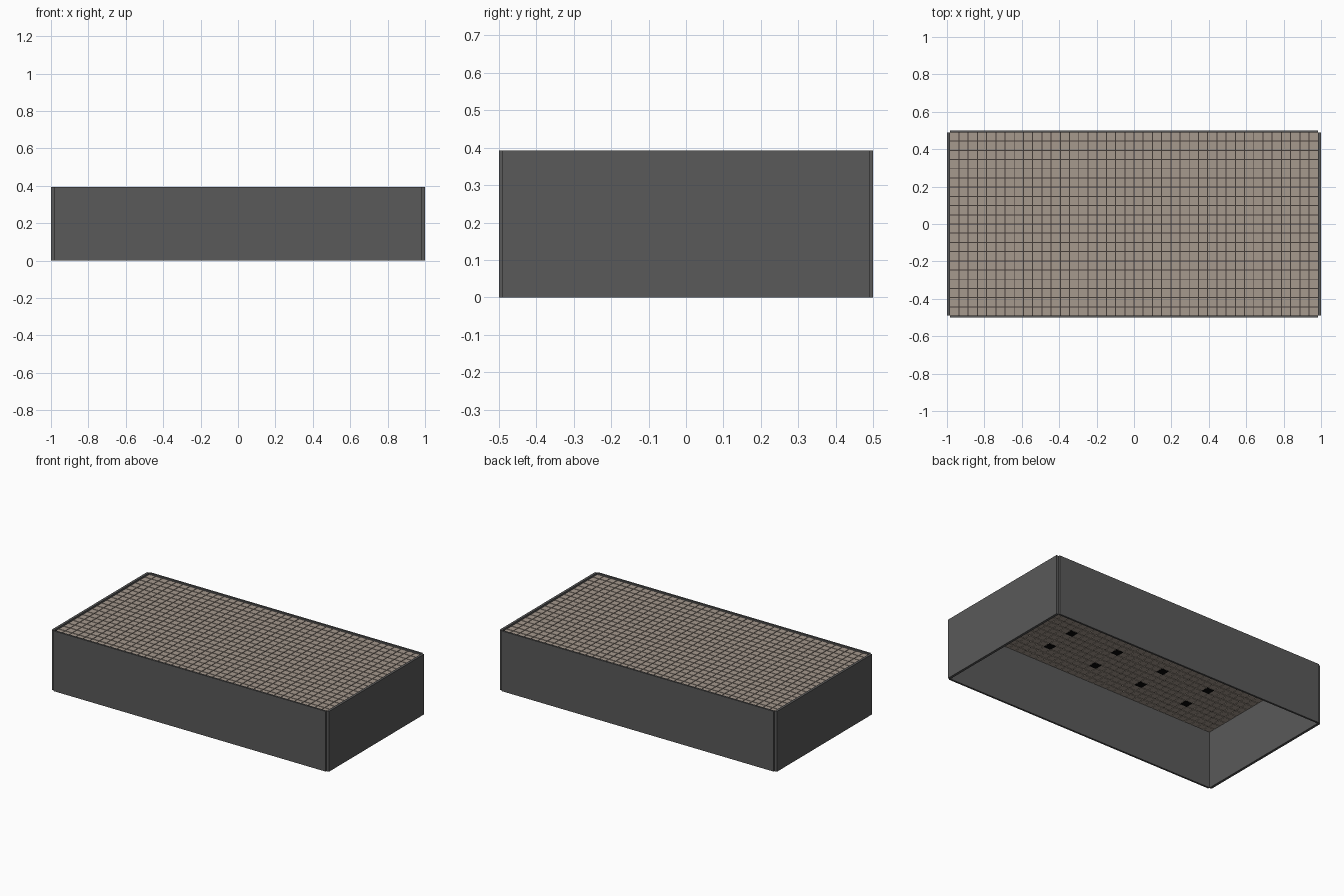
import bpy, bmesh
from mathutils import Matrix, Vector

if "Cube" in bpy.data.objects:
    bpy.data.objects.remove(bpy.data.objects["Cube"])

PITCH, GAP = 0.04925, 0.005
NX, NY = 40, 20
WALL_H = 0.393
TILE_LOW, TILE_TOP = 0.372, 0.383


def material(name, color):
    m = bpy.data.materials.new(name)
    m.diffuse_color = (*color, 1)
    m.use_nodes = True
    m.node_tree.nodes["Principled BSDF"].inputs["Base Color"].default_value = m.diffuse_color
    return m


def boxes(name, specs, mat):
    """One object made of boxes given as (centre, size)."""
    bm = bmesh.new()
    for centre, size in specs:
        bmesh.ops.create_cube(bm, size=1, matrix=Matrix.Translation(Vector(centre)) @ Matrix.Diagonal((*size, 1)))
    me = bpy.data.meshes.new(name)
    bm.to_mesh(me)
    bm.free()
    ob = bpy.data.objects.new(name, me)
    ob.data.materials.append(mat)
    bpy.context.collection.objects.link(ob)
    return ob


def cell(i, j, z):
    return ((i + 0.5 - NX / 2) * PITCH, (j + 0.5 - NY / 2) * PITCH, z)


wall_mat = material("dark_grey", (0.1, 0.1, 0.1))
tile_mat = material("beige", (0.38, 0.32, 0.27))
grout_mat = material("dark_brown", (0.06, 0.047, 0.04))
black_mat = material("black", (0.002, 0.002, 0.002))

# Four thin walls, stepped at the corners, open underneath
for side, label in ((-1, "front"), (1, "back")):
    boxes(label + "_wall", [((0, side * 0.494, WALL_H / 2), (1.966, 0.012, WALL_H))], wall_mat)
for side, label in ((-1, "left"), (1, "right")):
    boxes(label + "_wall", [((side * 0.992, 0, WALL_H / 2), (0.016, 0.981, WALL_H))], wall_mat)

# Tiled deck just below the rim
z_mid = (TILE_LOW + TILE_TOP) / 2
size = PITCH - GAP
boxes("deck_tiles", [(cell(i, j, z_mid), (size, size, TILE_TOP - TILE_LOW))
                     for i in range(NX) for j in range(NY)], tile_mat)

# Dark joint sheet showing between the tiles
boxes("tile_joints", [((0, 0, z_mid), (1.97, 0.977, 0.004))], grout_mat)

# Black pads under every few tiles
boxes("under_pads", [(cell(i, j, TILE_LOW - 0.001), (PITCH, PITCH, 0.003))
                     for i in range(6, NX, 7) for j in range(3, NY, 4)], black_mat)
